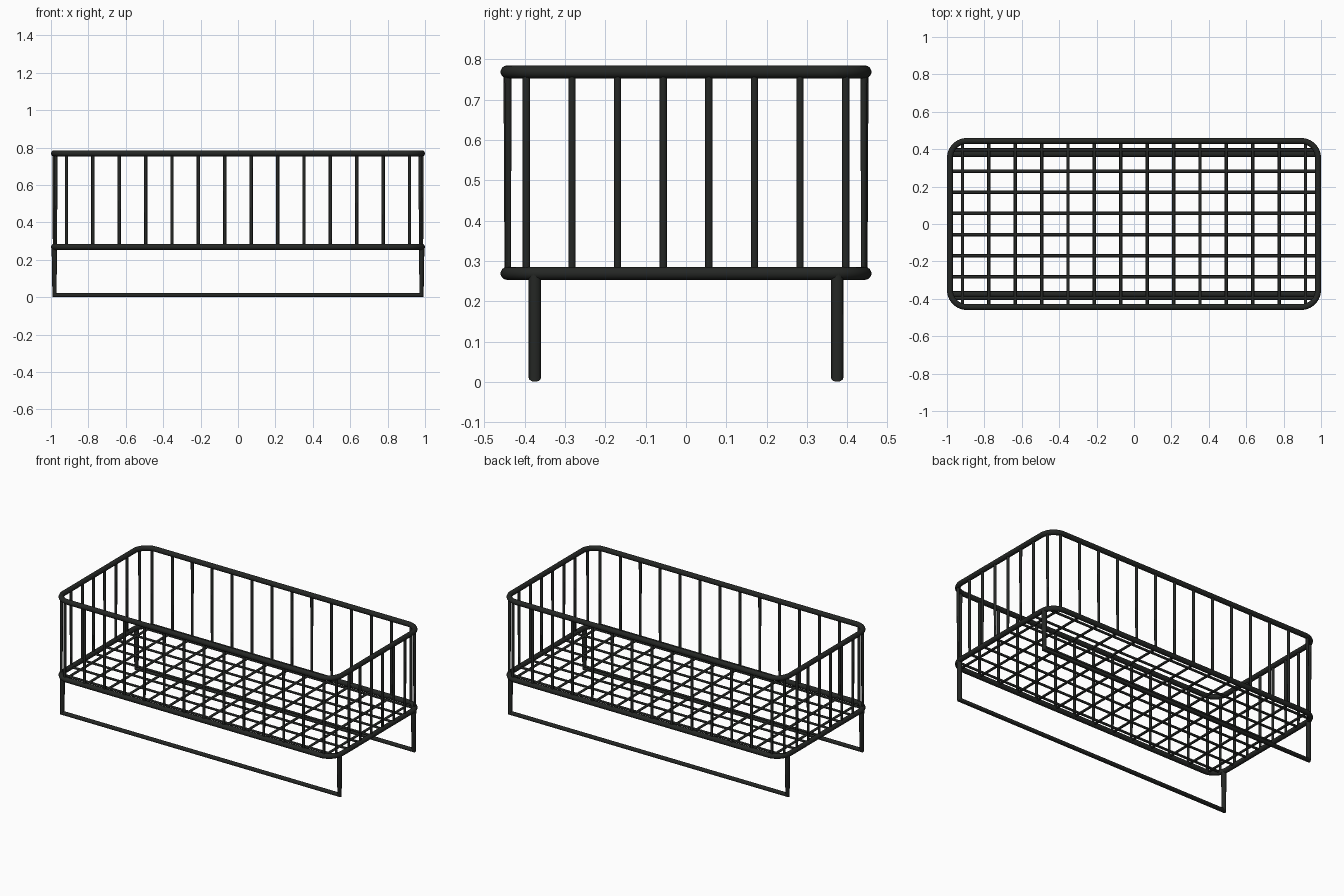
import bpy, bmesh, math
from mathutils import Vector

if "Cube" in bpy.data.objects:
    bpy.data.objects.remove(bpy.data.objects["Cube"])

HX, HY, R = 0.984, 0.444, 0.09      # rail centreline half sizes and corner radius
TOP, FLOOR, SKID = 0.769, 0.269, 0.011
RAIL_R, BAR_R, LEG_R = 0.016, 0.009, 0.0155

steel = bpy.data.materials.new("black_steel")
steel.diffuse_color = (0.018, 0.02, 0.018, 1)
steel.use_nodes = True
steel.node_tree.nodes["Principled BSDF"].inputs["Base Color"].default_value = steel.diffuse_color


def tube(name, pts, radius, normal, closed=False, sides=14):
    """Sweep a circle along a planar path; normal is the plane normal."""
    pts, nrm = [Vector(p) for p in pts], Vector(normal)
    n = len(pts)
    bm = bmesh.new()
    rings = []
    for i, p in enumerate(pts):
        a = pts[i - 1] if closed or i else p
        b = pts[(i + 1) % n] if closed or i < n - 1 else p
        t = ((p - a).normalized() + (b - p).normalized()).normalized()
        side = t.cross(nrm)
        rings.append([bm.verts.new(p + radius * (math.cos(k) * nrm + math.sin(k) * side))
                      for k in (2 * math.pi * j / sides for j in range(sides))])
    for i in range(n if closed else n - 1):
        q, w = rings[i], rings[(i + 1) % n]
        for j in range(sides):
            k = (j + 1) % sides
            bm.faces.new((q[j], q[k], w[k], w[j]))
    if not closed:
        bm.faces.new(rings[0])
        bm.faces.new(rings[-1])
    bmesh.ops.recalc_face_normals(bm, faces=bm.faces)
    me = bpy.data.meshes.new(name)
    bm.to_mesh(me)
    bm.free()
    me.materials.append(steel)
    ob = bpy.data.objects.new(name, me)
    bpy.context.collection.objects.link(ob)
    bpy.ops.object.select_all(action='DESELECT')
    ob.select_set(True)
    bpy.context.view_layer.objects.active = ob
    bpy.ops.object.shade_smooth_by_angle(angle=math.radians(40))
    return ob


def edge(offset, half_along, half_across):
    """Distance of the rounded rail from the axis at a given offset along it."""
    d = max(0.0, abs(offset) - (half_along - R))
    return half_across - R + math.sqrt(R * R - d * d)


# Rounded upper rail and floor rail
for name, z in (("top_rail", TOP), ("floor_rail", FLOOR)):
    path = []
    for q, (sx, sy) in enumerate(((1, 1), (-1, 1), (-1, -1), (1, -1))):
        for s in range(11):
            a = math.pi / 2 * (q + s / 10)
            path.append((sx * (HX - R) + R * math.cos(a),
                         sy * (HY - R) + R * math.sin(a), z))
    tube(name, path, RAIL_R, (0, 0, 1), closed=True)

# U-shaped bars across the width: front post, floor bar, back post
for i in range(14):
    x = -0.917 + i * 1.834 / 13
    y = edge(x, HX, HY)
    tube(f"cross_bar_{i + 1}", [(x, -y, TOP), (x, -y, FLOOR), (x, y, FLOOR), (x, y, TOP)],
         BAR_R, (1, 0, 0))

# U-shaped bars along the length: left post, floor bar, right post
for i in range(8):
    y = -0.396 + i * 0.792 / 7
    x = edge(y, HY, HX)
    tube(f"long_bar_{i + 1}", [(-x, y, TOP), (-x, y, FLOOR), (x, y, FLOOR), (x, y, TOP)],
         BAR_R, (0, 1, 0))

# Sled legs at front and back
for name, y in (("front_sled_leg", -0.375), ("back_sled_leg", 0.375)):
    x = edge(y, HY, HX)
    tube(name, [(-x, y, FLOOR), (-x, y, SKID), (x, y, SKID), (x, y, FLOOR)],
         LEG_R, (0, 1, 0))
